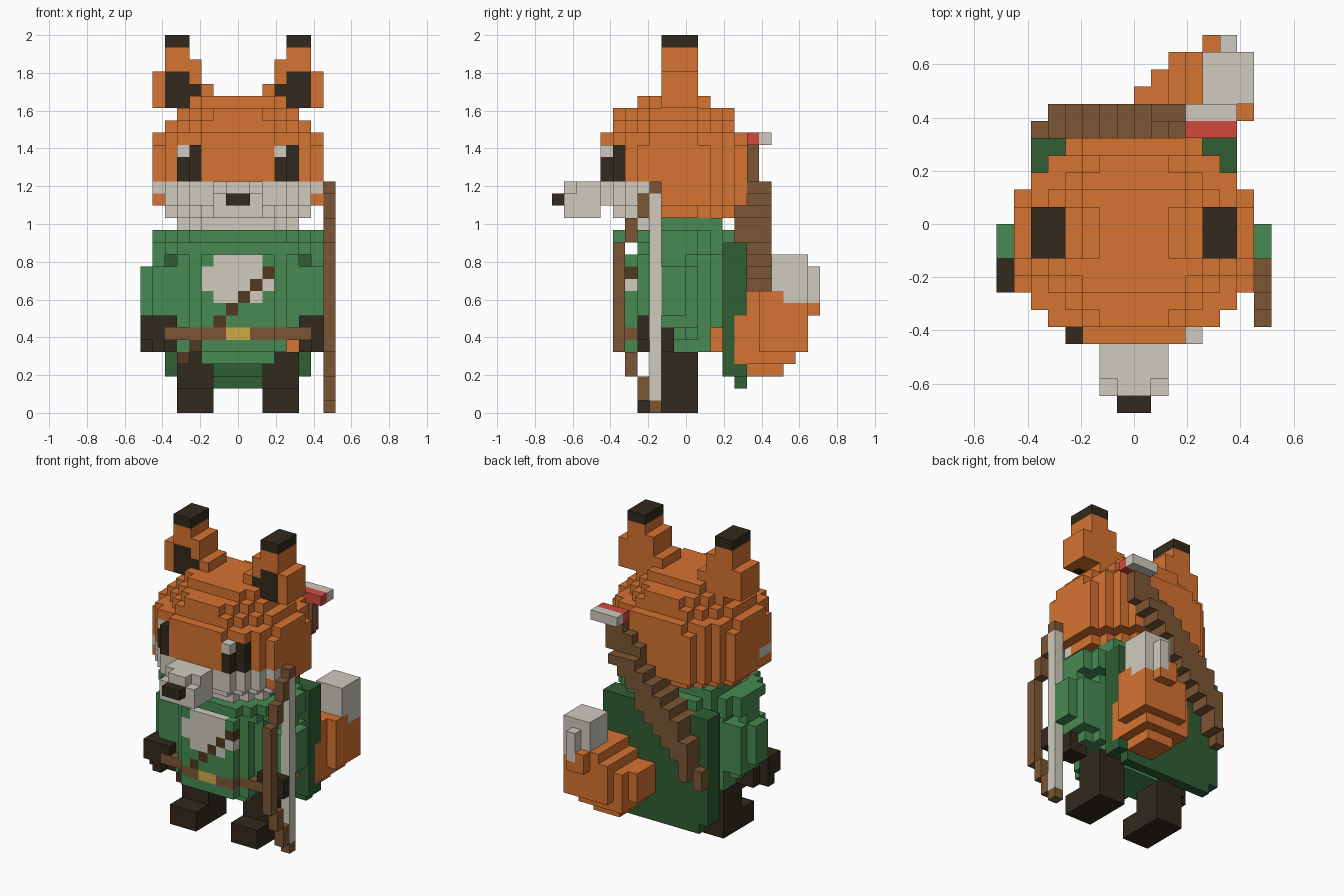
import bpy, bmesh, math
from mathutils import Vector

cube = bpy.data.objects.get("Cube")
if cube:
    bpy.data.objects.remove(cube, do_unlink=True)

U = 2 / 31          # edge of one block
taken = set()       # blocks already used, so that parts never overlap


def linear(c):
    c /= 255
    return c / 12.92 if c < 0.04045 else ((c + 0.055) / 1.055) ** 2.4


def material(name, r, g, b):
    m = bpy.data.materials.new(name)
    m.use_nodes = True
    col = (linear(r), linear(g), linear(b), 1)
    m.diffuse_color = col
    bsdf = m.node_tree.nodes["Principled BSDF"]
    bsdf.inputs["Base Color"].default_value = col
    bsdf.inputs["Roughness"].default_value = 0.9
    return m


ORANGE = material("fur orange", 214, 115, 49)
CREAM = material("fur cream", 208, 203, 191)
BLACK = material("dark fur", 50, 41, 29)
GREEN = material("tunic green", 71, 138, 82)
FOREST = material("cloak green", 48, 94, 52)
BROWN = material("leather brown", 125, 86, 52)
STRAP = material("strap brown", 82, 57, 34)
GOLD = material("buckle gold", 208, 172, 70)
RED = material("feather red", 212, 74, 60)

# Corners of each block side, by outward direction
SIDES = []
for axis in range(3):
    for s in (0, 1):
        d = [0, 0, 0]
        d[axis] = 2 * s - 1
        a, b = (axis + 1) % 3, (axis + 2) % 3
        quad = []
        for p, q in ((0, 0), (1, 0), (1, 1), (0, 1)):
            c = [0, 0, 0]
            c[axis], c[a], c[b] = s, p, q
            quad.append(tuple(c))
        SIDES.append((tuple(d), quad if s else quad[::-1]))


def box(x0, x1, y0, y1, z0, z1):
    return {(x, y, z) for x in range(x0, x1) for y in range(y0, y1) for z in range(z0, z1)}


def boxes(*dims):
    return set().union(*(box(*d) for d in dims))


def mirror(cells):
    return {(-x - 1, y, z) for x, y, z in cells}


def octagon(hx, y0, y1, z0, z1, cut):
    """Slab with stepped corners."""
    return boxes(*((-hx + i, hx - i, y0 + cut - i, y1 - cut + i, z0, z1) for i in range(cut + 1)))


def part(name, mat, cells):
    """Skin a set of blocks as one closed mesh."""
    cells = cells - taken
    taken.update(cells)
    bm = bmesh.new()
    verts = {}
    for c in sorted(cells):
        for d, quad in SIDES:
            if tuple(map(sum, zip(c, d))) in cells:
                continue
            corners = []
            for q in quad:
                k = tuple(map(sum, zip(c, q)))
                if k not in verts:
                    verts[k] = bm.verts.new(Vector(k) * U)
                corners.append(verts[k])
            bm.faces.new(corners)
    bmesh.ops.dissolve_limit(bm, angle_limit=math.radians(1), verts=bm.verts, edges=bm.edges)
    me = bpy.data.meshes.new(name)
    bm.to_mesh(me)
    bm.free()
    me.materials.append(mat)
    ob = bpy.data.objects.new(name, me)
    bpy.context.collection.objects.link(ob)


def pair(name, mat, cells):
    part("left_" + name, mat, cells)
    part("right_" + name, mat, mirror(cells))


# Bow and string
part("bow", BROWN, boxes((7, 8, -3, -2, 0, 1), (7, 8, -4, -3, 1, 3), (7, 8, -5, -4, 3, 5),
                         (7, 8, -6, -5, 5, 14), (7, 8, -5, -4, 14, 16), (7, 8, -4, -3, 16, 18),
                         (7, 8, -3, -2, 18, 19)))
part("bow_string", CREAM, box(7, 8, -3, -2, 1, 18))

# Ears
pair("ear_tip", BLACK, box(4, 6, -2, 1, 30, 31))
pair("inner_ear", BLACK, boxes((4, 6, -2, -1, 25, 28), (3, 4, -2, -1, 25, 27)))
pair("ear", ORANGE, boxes((4, 6, -2, 1, 25, 30), (3, 4, -2, 1, 25, 29),
                          (6, 7, -2, 1, 25, 28), (2, 3, -2, 1, 26, 27)))

# Eyes with a glint on the same side of each
part("eye_glints", CREAM, boxes((3, 4, -7, -6, 21, 22), (-5, -4, -6, -5, 21, 22)))
pair("eye", BLACK, boxes((3, 4, -7, -6, 19, 22), (4, 5, -6, -5, 19, 22)))

# Muzzle and nose
part("nose", BLACK, box(-1, 1, -11, -10, 17, 18))
part("muzzle", CREAM, boxes((-2, 2, -9, -7, 16, 19), (-1, 1, -10, -9, 16, 19),
                            (-2, 2, -10, -9, 16, 18)))

# Head with raised plates on its sides, pale on the lower front
head = (octagon(5, -5, 3, 15, 16, 2) | octagon(6, -6, 4, 16, 17, 3) | octagon(7, -7, 5, 17, 22, 3)
        | octagon(6, -6, 4, 22, 23, 1) | box(-7, 7, -3, 1, 22, 23) | box(-3, 3, -7, 5, 22, 23)
        | octagon(6, -6, 4, 23, 24, 3) | octagon(5, -6, 4, 24, 25, 3) | octagon(4, -4, 2, 25, 26, 1))
pale = {c for c in head if c[1] < -2 and c[2] < 19 and not (c[0] in (-7, 6) and c[2] == 17)}
part("cheeks", CREAM, pale)
part("head", ORANGE, {c for c in head - pale if c[2] > 15})

# Tail with a pale tip
part("tail_tip", CREAM, boxes((4, 7, 7, 10, 10, 13), (5, 7, 8, 10, 9, 10), (5, 6, 10, 11, 9, 12)))
part("tail", ORANGE, boxes((4, 5, 2, 3, 5, 7), (2, 6, 4, 7, 4, 8), (0, 1, 5, 8, 5, 8),
                           (1, 6, 5, 9, 4, 8), (2, 5, 5, 8, 3, 4), (2, 6, 5, 10, 5, 9),
                           (6, 7, 6, 10, 5, 10), (3, 6, 5, 10, 8, 10), (4, 6, 10, 11, 8, 10)))

# Quiver slung across the back, with one arrow
part("arrow_feather_red", RED, box(3, 6, 5, 6, 22, 23))
part("arrow_feather_pale", CREAM, box(3, 6, 6, 7, 22, 23))
quiver = box(3, 5, 5, 6, 19, 22) | box(-6, -5, 5, 6, 7, 9)
for i in range(9):
    low = round(18 - 1.2 * i)
    quiver |= box(3 - i, 4 - i, 5, 6, low, low + 4)
    quiver |= box(3 - i, 4 - i, 4, 7, low, min(low + 4, 19))
part("quiver", BROWN, quiver)

# Strap, buckle, belt and chest fur
part("buckle", GOLD, box(-1, 1, -5, -4, 6, 7))
part("strap", STRAP, boxes(*((x, x + 1, -5, -4, x + 9, x + 10) for x in range(-2, 3)),
                           (-4, -3, -4, -3, 5, 6), (-5, -4, -3, -2, 4, 5)))
part("chest_fur", CREAM, boxes((-2, 2, -5, -4, 9, 13), (-3, 3, -5, -4, 10, 12)))
belt = octagon(6, -5, 3, 6, 7, 3) | box(-6, 6, -4, -2, 6, 7)
part("belt", BROWN, {c for c in belt if c[1] < -2})

# Boots
pair("boot", BLACK, boxes((2, 5, -4, 1, 0, 2), (2, 5, -2, 1, 2, 5)))

# Arms and hands
pair("hand", BLACK, boxes((5, 8, -3, -2, 5, 8), (5, 7, -2, -1, 5, 7), (7, 8, -4, -3, 6, 8),
                          (6, 7, -4, -3, 5, 8), (5, 6, -4, -3, 7, 8)))
pair("sleeve", GREEN, boxes((5, 8, -2, 0, 8, 12), (5, 7, -3, 1, 7, 12), (6, 7, -2, 0, 12, 13)))

# Tunic with skirt, and hood collar
tunic = octagon(5, -5, 3, 5, 13, 2) | belt | box(-3, 3, -3, 1, 4, 6)
part("tunic", GREEN, tunic - box(4, 5, -5, 2, 5, 6))
part("collar", GREEN, octagon(7, -4, 3, 13, 14, 2) | octagon(7, -6, 4, 14, 15, 3)
     | box(-5, 5, -2, 3, 15, 16))

# Cloak
part("cloak", FOREST, box(-6, 6, 3, 5, 3, 14) | box(-5, 5, 4, 5, 2, 3))
